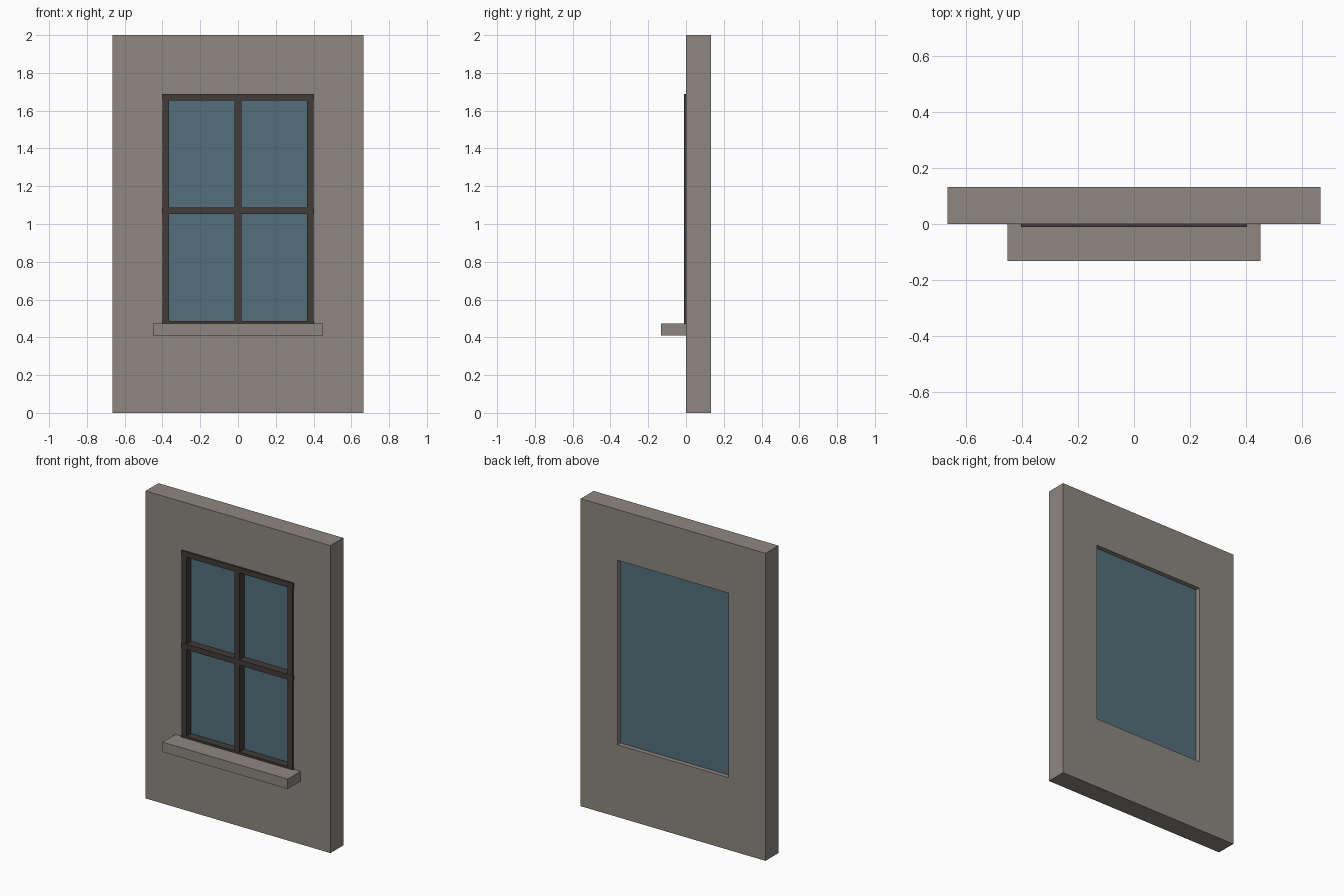
import bpy
import bmesh

cube = bpy.data.objects.get("Cube")
if cube:
    bpy.data.objects.remove(cube, do_unlink=True)


def material(name, rgb):
    mat = bpy.data.materials.new(name)
    mat.use_nodes = True
    color = (*rgb, 1.0)
    mat.diffuse_color = color
    mat.node_tree.nodes["Principled BSDF"].inputs["Base Color"].default_value = color
    return mat


STONE = material("warm grey stone", (0.27, 0.245, 0.22))
FRAME = material("dark brown frame", (0.055, 0.044, 0.042))
GLASS = material("blue grey glass", (0.088, 0.162, 0.202))


def add_object(name, bm, mat):
    bmesh.ops.recalc_face_normals(bm, faces=bm.faces)
    mesh = bpy.data.meshes.new(name)
    bm.to_mesh(mesh)
    bm.free()
    mesh.materials.append(mat)
    obj = bpy.data.objects.new(name, mesh)
    bpy.context.collection.objects.link(obj)
    return obj


def box(name, xs, ys, zs, mat):
    bm = bmesh.new()
    bmesh.ops.create_cube(bm, size=1)
    for v in bm.verts:
        v.co = [sum(r) / 2 + c * (r[1] - r[0]) for c, r in zip(v.co, (xs, ys, zs))]
    return add_object(name, bm, mat)


def wall_with_opening(name, half_w, height, open_half, open_z, ys, mat):
    bm = bmesh.new()

    def ring(half, z0, z1, y):
        corners = [(-half, z0), (half, z0), (half, z1), (-half, z1)]
        return [bm.verts.new((x, y, z)) for x, z in corners]

    # Loops run around the section: outer front, outer back, inner back, inner front
    front, back = ys
    loops = [ring(half_w, 0, height, front), ring(half_w, 0, height, back),
             ring(open_half, *open_z, back), ring(open_half, *open_z, front)]
    for a, b in zip(loops, loops[1:] + loops[:1]):
        for i in range(4):
            j = (i + 1) % 4
            bm.faces.new((a[i], a[j], b[j], b[i]))
    return add_object(name, bm, mat)


# Wall panel, sill and pane
OPEN, BOTTOM, TOP = 0.4, 0.47, 1.67
wall_with_opening("wall", 0.665, 2.0, OPEN, (BOTTOM, TOP), (0, 0.132), STONE)
box("sill", (-0.45, 0.45), (-0.132, 0), (0.41, 0.474), STONE)
box("glass", (-OPEN, OPEN), (0.04, 0.102), (BOTTOM, TOP), GLASS)

# Upright frame bars
BAR = 0.0175
for name, x in (("right_stile", -0.382), ("middle_mullion", 0), ("left_stile", 0.382)):
    box(name, (x - BAR, x + BAR), (-0.01, 0.05), (BOTTOM, TOP), FRAME)

# Horizontal frame bars, very slightly proud of the uprights
middle = (BOTTOM + TOP) / 2
for name, z in (("bottom_rail", BOTTOM), ("middle_rail", middle), ("top_rail", TOP)):
    box(name, (-0.402, 0.402), (-0.011, 0.05), (z - BAR, z + BAR), FRAME)
